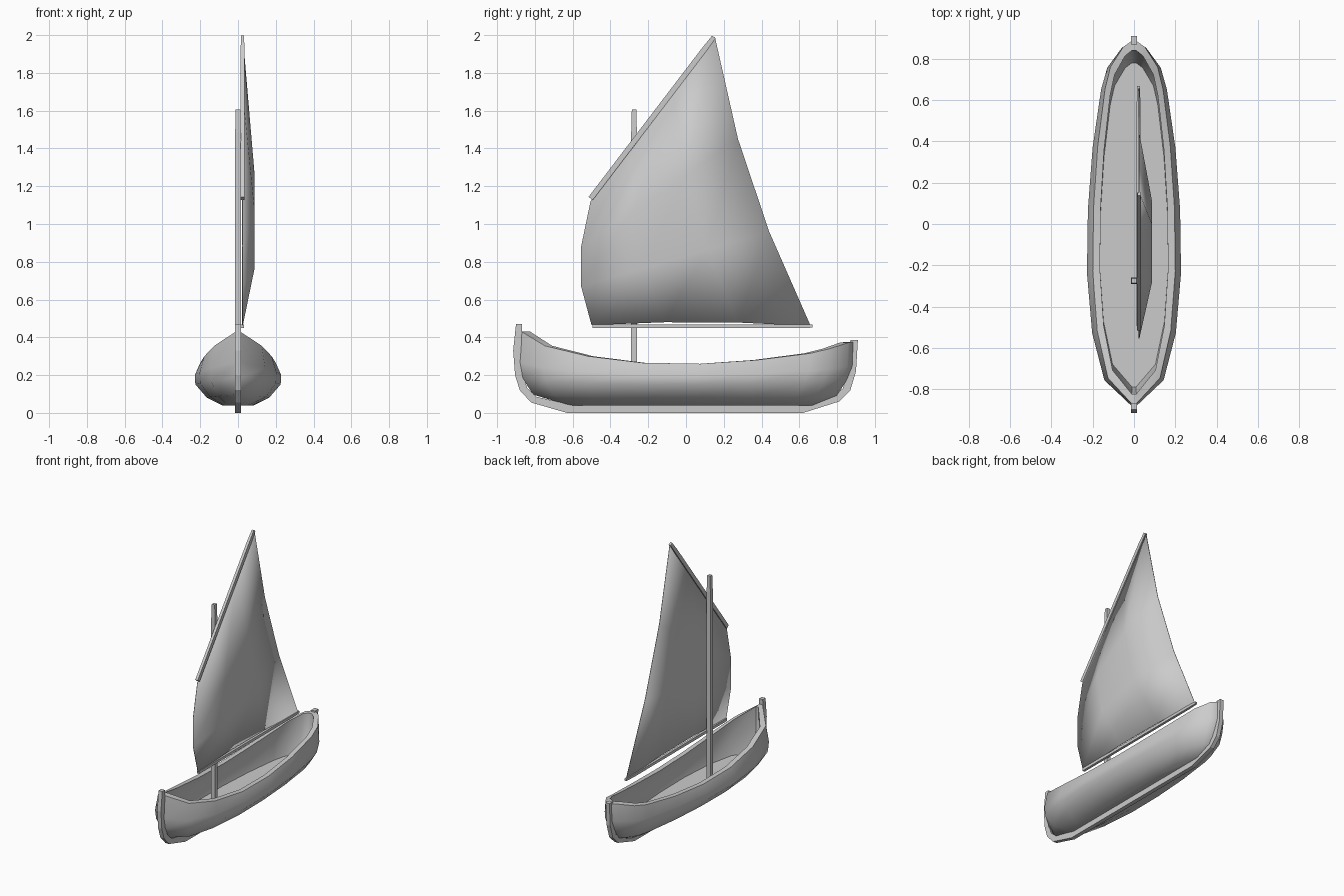
import bpy, bmesh, math
from mathutils import Vector

cube = bpy.data.objects.get("Cube")
if cube:
    bpy.data.objects.remove(cube)

grey = bpy.data.materials.new("plain grey")
grey.use_nodes = True
colour = (0.6, 0.6, 0.6, 1)
grey.diffuse_color = colour
grey.node_tree.nodes["Principled BSDF"].inputs["Base Color"].default_value = colour


def finish(name, bm, angle=None):
    bmesh.ops.recalc_face_normals(bm, faces=bm.faces[:])
    mesh = bpy.data.meshes.new(name)
    bm.to_mesh(mesh)
    bm.free()
    mesh.materials.append(grey)
    obj = bpy.data.objects.new(name, mesh)
    bpy.context.collection.objects.link(obj)
    if angle:
        bpy.ops.object.select_all(action='DESELECT')
        obj.select_set(True)
        bpy.context.view_layer.objects.active = obj
        bpy.ops.object.shade_smooth_by_angle(angle=math.radians(angle))
    return obj


def spar(name, start, end, width, depth, tip=0.8):
    """Square spar, slightly slimmer at its far end."""
    a, b = Vector(start), Vector(end)
    along = (b - a).normalized()
    side = Vector((1, 0, 0))
    up = along.cross(side)
    bm = bmesh.new()
    rings = []
    for t, s in ((0, 1), (0.92, 1), (1, tip)):
        p = a.lerp(b, t)
        rings.append([bm.verts.new(p + side * i * width * s / 2 + up * j * depth * s / 2)
                      for i, j in ((-1, -1), (1, -1), (1, 1), (-1, 1))])
    skin(bm, rings)
    return finish(name, bm)


def skin(bm, rings):
    for low, high in zip(rings, rings[1:]):
        for i in range(len(low)):
            k = (i + 1) % len(low)
            bm.faces.new((low[i], low[k], high[k], high[i]))
    bm.faces.new(rings[0])
    bm.faces.new(rings[-1])


# Hull: plan-shaped rings go up the outside, over the rim and down to the floor
# stations: fraction of length, fraction of half width, rise of the sheer line
stations = [(0, 0.06, 0.17), (0.07, 0.63, 0.095), (0.2, 0.89, 0.04), (0.365, 1, 0.005),
            (0.54, 0.98, 0), (0.71, 0.88, 0.02), (0.87, 0.7, 0.055),
            (0.93, 0.57, 0.08), (0.985, 0.26, 0.112), (1, 0.07, 0.115)]
# levels: height, share of sheer, bow y, stern y, half width
levels = [(0.04, 0, -0.62, 0.68, 0.085), (0.08, 0.1, -0.81, 0.80, 0.165),
          (0.15, 0.2, -0.865, 0.85, 0.226), (0.2, 0.4, -0.88, 0.88, 0.228),
          (0.26, 1, -0.87, 0.885, 0.2), (0.26, 1, -0.825, 0.84, 0.165),
          (0.2, 0.4, -0.83, 0.835, 0.19), (0.1, 0, -0.79, 0.78, 0.165)]
bm = bmesh.new()
rings = []
for z, sheer, bow, stern, half in levels:
    pts = [(w * half, bow + t * (stern - bow), z + sheer * h) for t, w, h in stations]
    ring = pts + [(-x, y, h) for x, y, h in reversed(pts)]
    rings.append([bm.verts.new(p) for p in ring])
skin(bm, rings)
finish("hull", bm, 40)

# Keel with stem and stern posts, one strip along the centre line
outer = [(-0.9, 0.47), (-0.915, 0.33), (-0.905, 0.2), (-0.88, 0.12), (-0.82, 0.055),
         (-0.63, 0), (0.62, 0), (0.81, 0.06), (0.87, 0.12), (0.9, 0.22), (0.91, 0.385)]
inner = [(-0.868, 0.47), (-0.872, 0.33), (-0.862, 0.2), (-0.84, 0.13), (-0.79, 0.085),
         (-0.62, 0.045), (0.62, 0.045), (0.78, 0.085), (0.83, 0.13), (0.86, 0.22), (0.87, 0.385)]
bm = bmesh.new()
skin(bm, [[bm.verts.new(p) for p in ((-0.015, *o), (0.015, *o), (0.015, *i), (-0.015, *i))]
          for o, i in zip(outer, inner)])
finish("keel", bm)

# Mast, yard and boom
spar("mast", (0, -0.275, 0.1), (0, -0.275, 1.605), 0.03, 0.03)
spar("yard", (0.024, -0.505, 1.135), (0.024, 0.147, 1.99), 0.02, 0.028)
spar("boom", (0.022, -0.495, 0.459), (0.022, 0.67, 0.459), 0.018, 0.02)

# Sail: blended between its front and rear edges, bellied in the middle
front_edge = [(-0.5, 0.465), (-0.555, 0.67), (-0.555, 0.88), (-0.505, 1.12)]
rear_edge = [(0.66, 0.46), (0.44, 0.96), (0.275, 1.45), (0.153, 1.99)]
bm = bmesh.new()
grid = []
for r in range(4):
    row = []
    for c in range(4):
        y, z = Vector(front_edge[r]).lerp(Vector(rear_edge[r]), c / 3)
        middle = c in (1, 2)
        belly = 0.062 if middle and r in (1, 2) else 0
        if middle and r == 0:
            z += 0.017
        if middle and r == 3:
            z -= 0.012
        row.append(bm.verts.new((0.024 + belly, y, z)))
    grid.append(row)
for r in range(3):
    for c in range(3):
        bm.faces.new((grid[r][c], grid[r][c + 1], grid[r + 1][c + 1], grid[r + 1][c]))
sail = finish("sail", bm, 60)
cloth = sail.modifiers.new("cloth thickness", 'SOLIDIFY')
cloth.thickness = 0.004
cloth.offset = 0
